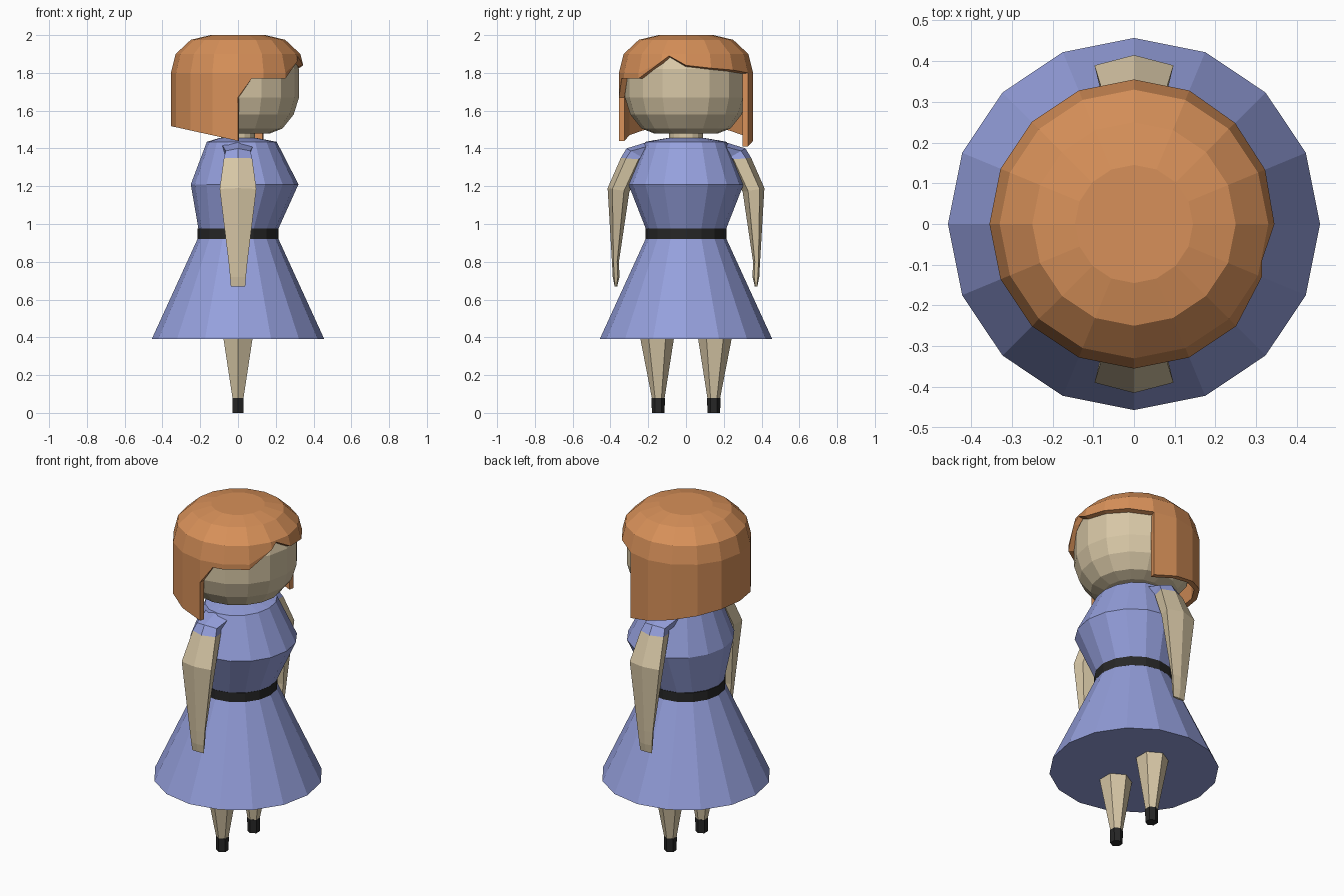
import bpy, bmesh
from math import sin, cos, radians

if "Cube" in bpy.data.objects:
    bpy.data.objects.remove(bpy.data.objects["Cube"])


def material(name, rgb):
    m = bpy.data.materials.new(name)
    m.diffuse_color = (*rgb, 1)
    m.use_nodes = True
    m.node_tree.nodes["Principled BSDF"].inputs["Base Color"].default_value = m.diffuse_color
    return m


BLUE = material("dress_blue", (0.30, 0.35, 0.72))
SKIN = material("skin", (0.68, 0.57, 0.38))
HAIR = material("hair_orange", (0.68, 0.28, 0.10))
DARK = material("dark", (0.02, 0.02, 0.02))


def add_object(name, bm, mat, mirror=False):
    me = bpy.data.meshes.new(name)
    bm.to_mesh(me)
    bm.free()
    ob = bpy.data.objects.new(name, me)
    bpy.context.collection.objects.link(ob)
    me.materials.append(mat)
    if mirror:
        mod = ob.modifiers.new("Mirror", "MIRROR")
        mod.use_axis = (False, True, False)
    return ob


def loft(name, rings, mat, mirror=False):
    """Skin a stack of closed rings and cap both ends."""
    bm = bmesh.new()
    rows = [[bm.verts.new(p) for p in ring] for ring in rings]
    n = len(rows[0])
    for a, b in zip(rows, rows[1:]):
        for i in range(n):
            j = (i + 1) % n
            bm.faces.new((a[i], a[j], b[j], b[i]))
    bm.faces.new(rows[0])
    bm.faces.new(rows[-1])
    bmesh.ops.recalc_face_normals(bm, faces=bm.faces)
    return add_object(name, bm, mat, mirror)


def ring(z, rx, ry=None, cx=0, cy=0, n=16, start=0):
    ry = ry or rx
    angles = [radians(start + 360 * i / n) for i in range(n)]
    return [(cx + rx * cos(a), cy + ry * sin(a), z) for a in angles]


def limb_ring(outer, inner, hx):
    """Six-sided arm section between an outer and an inner (y, z) point."""
    def pt(x, t):
        return (x, outer[0] + (inner[0] - outer[0]) * t,
                outer[1] + (inner[1] - outer[1]) * t)
    return [pt(0, 0), pt(hx, .22), pt(hx * .85, .75),
            pt(0, 1), pt(-hx * .85, .75), pt(-hx, .22)]


# Dress and belt
loft("skirt", [ring(.39, .457), ring(.93, .21)], BLUE)
loft("belt", [ring(.92, .215), ring(.975, .215)], DARK)
loft("bodice", [ring(.96, .207), ring(1.21, .285, .305, .035),
                ring(1.435, .185, .215, .02), ring(1.455, .10)], BLUE)

# Head and neck
loft("neck", [ring(1.43, .09), ring(1.51, .09)], SKIN)
loft("head", [ring(z, r) for z, r in
              ((1.48, .17), (1.505, .235), (1.58, .295), (1.67, .323),
               (1.82, .323), (1.90, .29), (1.95, .20))], SKIN)

# Arms and sleeves
cuff = limb_ring((.345, 1.35), (.22, 1.34), .075)
loft("sleeves", [limb_ring((.17, 1.445), (.17, 1.33), .085),
                 limb_ring((.315, 1.40), (.21, 1.34), .065), cuff], BLUE, True)
loft("arms", [cuff,
              limb_ring((.415, 1.19), (.30, 1.17), .097),
              limb_ring((.392, .80), (.355, .80), .05),
              limb_ring((.388, .72), (.352, .72), .042),
              limb_ring((.378, .67), (.364, .67), .038)], SKIN, True)

# Legs and shoes
loft("legs", [ring(.08, .034, cy=.147, n=6, start=30),
              ring(.40, .09, cy=.153, n=6, start=30)], SKIN, True)
loft("shoes", [ring(0, .034, cy=.147, n=6, start=30),
               ring(.08, .035, cy=.147, n=6, start=30)], DARK, True)

# Hair: bob with uneven fringe, one lower edge height per column
PROFILE = ((2.0, .145), (1.975, .25), (1.9, .33), (1.8, .355), (1.67, .355), (1.3, .355))
FRINGE = ((-90, 1.67), (-78, 1.77), (-67.5, 1.77), (-45, 1.77), (-22.5, 1.86),
          (-16, 1.89), (0, 1.84), (22.5, 1.825), (45, 1.815), (67.5, 1.80))
bob = [(a, 1.44 - .22 * .355 * cos(radians(a)))
       for a in [67.5 + 22.5 * i for i in range(10)]]


def hair_radius(z):
    for (z0, r0), (z1, r1) in zip(PROFILE, PROFILE[1:]):
        if z >= z1:
            return r0 + (r1 - r0) * (z0 - z) / (z0 - z1)


bm = bmesh.new()
cache = {}


def hair_vert(a, z):
    a %= 360
    key = (round(a, 2), round(z, 4))
    if key not in cache:
        r = hair_radius(z) * cos(radians(11.25)) / cos(radians(a % 22.5 - 11.25))
        cache[key] = bm.verts.new((r * cos(radians(a)), r * sin(radians(a)), z))
    return cache[key]


for strip in (FRINGE, bob):
    for (a, za), (b, zb) in zip(strip, strip[1:]):
        levels = [p[0] for p in PROFILE[:-1]] + [0]
        for hi, lo in zip(levels, levels[1:]):
            quad = [hair_vert(a, max(hi, za)), hair_vert(a, max(lo, za)),
                    hair_vert(b, max(lo, zb)), hair_vert(b, max(hi, zb))]
            quad = list(dict.fromkeys(quad))
            if len(quad) > 2:
                bm.faces.new(quad)
top = sorted({a % 360 for a, _ in FRINGE + tuple(bob)})
bm.faces.new([hair_vert(a, 2.0) for a in top])
hair = add_object("hair", bm, HAIR)
mod = hair.modifiers.new("Thickness", "SOLIDIFY")
mod.thickness = .03
mod.offset = -1
